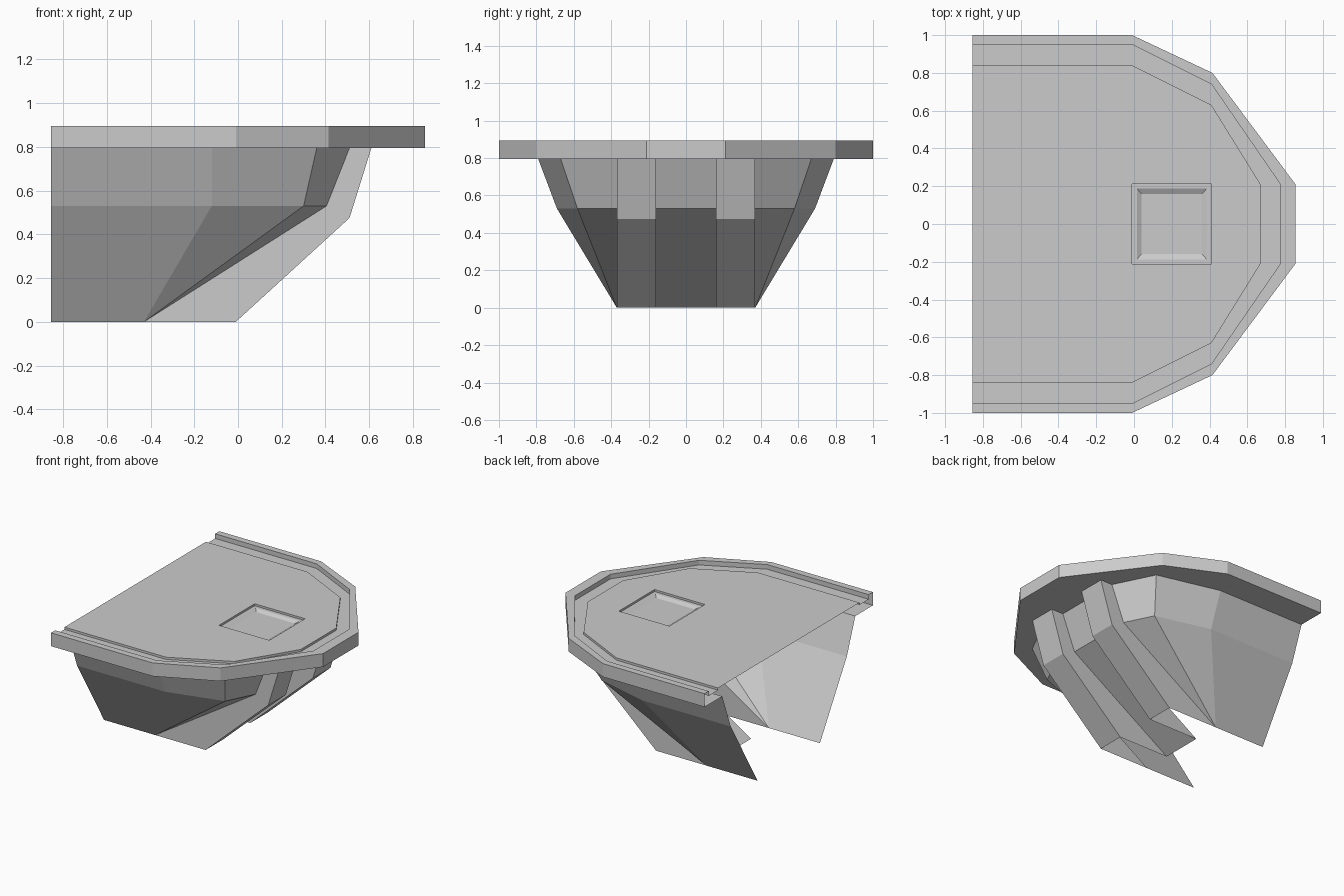
import bpy, bmesh

if "Cube" in bpy.data.objects:
    bpy.data.objects.remove(bpy.data.objects["Cube"])

def make(name, faces):
    """Object from a list of polygons, merged at shared corners."""
    bm = bmesh.new()
    for f in faces:
        bm.faces.new([bm.verts.new(p) for p in f])
    bmesh.ops.remove_doubles(bm, verts=bm.verts, dist=0.0005)
    bmesh.ops.recalc_face_normals(bm, faces=bm.faces)
    me = bpy.data.meshes.new(name)
    bm.to_mesh(me)
    bm.free()
    ob = bpy.data.objects.new(name, me)
    bpy.context.collection.objects.link(ob)
    return ob

def chain(half, z):
    """Open U-shaped chain from the +y back end round to the -y back end."""
    return [(x, y, z) for x, y in half] + [(x, -y, z) for x, y in reversed(half)]

def bridge(a, b):
    return [(a[i], a[i + 1], b[i + 1], b[i]) for i in range(len(a) - 1)]

def mirror_y(faces):
    return faces + [[(x, -y, z) for x, y, z in reversed(f)] for f in faces]

def rect(x0, x1, y, z):
    return [(x0, -y, z), (x1, -y, z), (x1, y, z), (x0, y, z), (x0, -y, z)]

# Plan outlines (half, back to front)
outer = [(-.855, 1), (-.01, 1), (.415, .8), (.855, .21)]
lip = [(-.855, .95), (-.01, .95), (.41, .74), (.775, .21)]
inner = [(-.855, .84), (-.01, .84), (.41, .63), (.67, .21)]
hull_top = [(-.855, .79), (-.12, .79), (.36, .67), (.51, .37)]
hull_mid = [(-.855, .69), (-.12, .69), (.30, .58), (.405, .37)]
TOP, GUTTER, DECK, UNDER, KNUCKLE = .895, .86, .877, .795, .53

# Rim: underside, outer wall, lip, and gutter up to the deck edge
rings = [chain(hull_top, UNDER), chain(outer, UNDER), chain(outer, TOP),
         chain(lip, TOP), chain(lip, GUTTER), chain(inner, GUTTER), chain(inner, DECK)]
make("rim", [f for a, b in zip(rings, rings[1:]) for f in bridge(a, b)])

# Deck, split in strips round the hatch opening
hx0, hx1, hy = -.01, .41, .212
make("deck", mirror_y([
    [(-.855, 0, DECK), (hx0, 0, DECK), (hx0, hy, DECK), (hx0, .84, DECK), (-.855, .84, DECK)],
    [(hx0, hy, DECK), (hx1, hy, DECK), (hx1, .63, DECK), (hx0, .84, DECK)],
    [(hx1, 0, DECK), (.67, 0, DECK), (.67, .21, DECK), (hx1, .63, DECK), (hx1, hy, DECK)]]))

# Recessed hatch: short wall, ledge, sloped edge, floor
steps = [rect(hx0, hx1, hy, DECK), rect(hx0, hx1, hy, DECK - .015),
         rect(.015, .385, .187, DECK - .015), rect(.04, .36, .16, DECK - .03)]
make("hatch", [f for a, b in zip(steps, steps[1:]) for f in bridge(a, b)] + [steps[-1][:4]])

# Hull side: upper band, then lower faces gathering to the keel corner
top = [(x, y, UNDER) for x, y in hull_top]
mid = [(x, y, KNUCKLE) for x, y in hull_mid]
keel_back, keel = (-.855, .37, 0), (-.43, .37, 0)
make("hull_sides", mirror_y(bridge(top, mid) + [
    (mid[0], mid[1], keel, keel_back), (mid[1], mid[2], keel), (mid[2], mid[3], keel)]))

# Hull front panel between the ribs
front = [(.51, UNDER), (.405, KNUCKLE), (-.43, 0)]
make("hull_front", bridge([(x, .16, z) for x, z in front], [(x, -.16, z) for x, z in front]))

# Pair of hollow ribs, open at the bottom and back
nose = [(.61, UNDER), (.51, .475), (-.01, 0)]
a = [(x, .16, z) for x, z in nose]
b = [(x, .37, z) for x, z in nose]
ribs = bridge(a, b)
for y, edge in ((.16, a), (.37, b)):
    ribs += bridge(edge, [(x, y, z) for x, z in front])
make("ribs", mirror_y(ribs))
